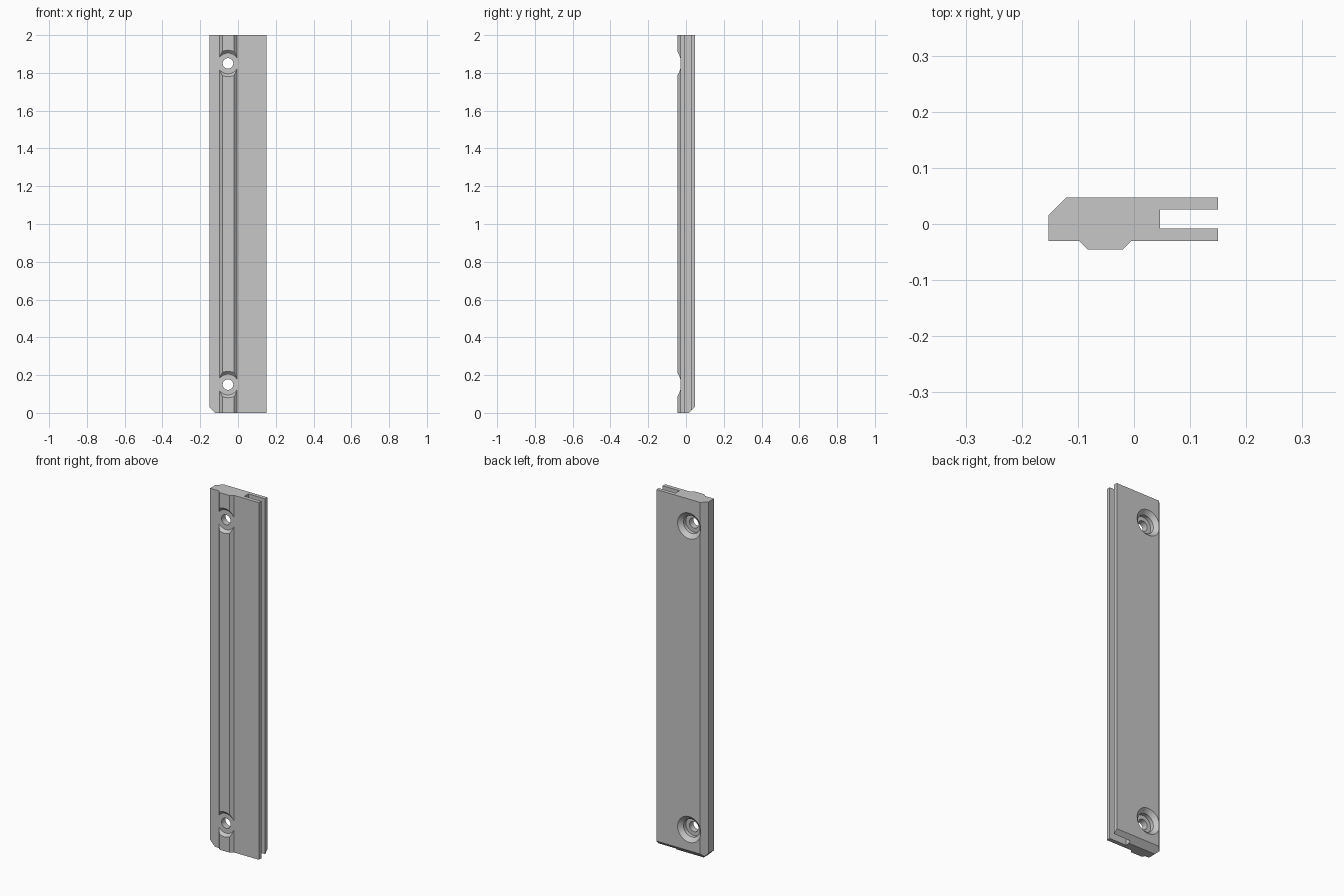
import bpy
import bmesh
import math
from mathutils import Vector

cube = bpy.data.objects.get("Cube")
if cube:
    bpy.data.objects.remove(cube, do_unlink=True)

# One plain grey material
grey = bpy.data.materials.new("light grey")
grey.use_nodes = True
colour = (0.57, 0.57, 0.57, 1)
grey.diffuse_color = colour
grey.node_tree.nodes["Principled BSDF"].inputs["Base Color"].default_value = colour


def add_object(name, bm):
    bmesh.ops.recalc_face_normals(bm, faces=bm.faces)
    mesh = bpy.data.meshes.new(name)
    bm.to_mesh(mesh)
    bm.free()
    mesh.materials.append(grey)
    obj = bpy.data.objects.new(name, mesh)
    bpy.context.collection.objects.link(obj)
    return obj


def slice_off(bm, point, normal):
    """Cut away everything on the normal side of a plane and cap it."""
    cut = bmesh.ops.bisect_plane(bm, geom=bm.verts[:] + bm.edges[:] + bm.faces[:],
                                 plane_co=point, plane_no=normal, clear_outer=True)
    edges = [e for e in cut["geom_cut"] if isinstance(e, bmesh.types.BMEdge)]
    bmesh.ops.edgeloop_fill(bm, edges=edges)


# Rail section: chamfered back corner, front ridge, slot in the left edge
FRONT, BACK, RIDGE = -0.03, 0.047, -0.045
section = [(-0.152, FRONT), (-0.098, FRONT), (-0.083, RIDGE), (-0.02, RIDGE),
           (-0.005, FRONT), (0.15, FRONT), (0.15, -0.008), (0.046, -0.008),
           (0.046, 0.026), (0.15, 0.026), (0.15, BACK), (-0.121, BACK), (-0.152, 0.016)]
bm = bmesh.new()
base = bm.faces.new([bm.verts.new((x, y, 0)) for x, y in section])
top = bmesh.ops.extrude_face_region(bm, geom=[base])
bmesh.ops.translate(bm, vec=(0, 0, 2),
                    verts=[v for v in top["geom"] if isinstance(v, bmesh.types.BMVert)])

# Chamfers at the lower end: back edge and right corner
slice_off(bm, Vector((0, BACK, 0.031)), Vector((0, 1, -1)))
slice_off(bm, Vector((-0.152, 0, 0.031)), Vector((-1, 0, -1)))
rail = add_object("slotted_rail", bm)

# Stepped screw hole: front relief, bore, counterbore, back countersink
hole_steps = [(-0.06, 0), (-0.06, 0.085), (-0.0301, 0.055), (-0.0301, 0.028),
              (0.005, 0.028), (0.005, 0.05), (0.026, 0.05), (BACK, 0.072),
              (0.06, 0.085), (0.06, 0)]


def screw_hole(name, z):
    bm = bmesh.new()
    verts = [bm.verts.new((0, y, r)) for y, r in hole_steps]
    edges = [bm.edges.new(pair) for pair in zip(verts, verts[1:])]
    bmesh.ops.spin(bm, geom=verts + edges, axis=(0, 1, 0), cent=(0, 0, 0),
                   angle=math.tau, steps=48)
    bmesh.ops.remove_doubles(bm, verts=bm.verts, dist=0.00001)
    bmesh.ops.translate(bm, vec=(-0.053, 0, z), verts=bm.verts)
    return add_object(name, bm)


bpy.ops.object.select_all(action="DESELECT")
rail.select_set(True)
bpy.context.view_layer.objects.active = rail
for name, z in (("lower_hole_cutter", 0.15), ("upper_hole_cutter", 1.85)):
    cutter = screw_hole(name, z)
    cutter.hide_render = True
    mod = rail.modifiers.new(name, "BOOLEAN")
    mod.operation = "DIFFERENCE"
    mod.solver = "EXACT"
    mod.object = cutter
    bpy.ops.object.modifier_apply(modifier=mod.name)
    bpy.data.objects.remove(cutter, do_unlink=True)

bpy.ops.object.shade_smooth_by_angle(angle=math.radians(25))
